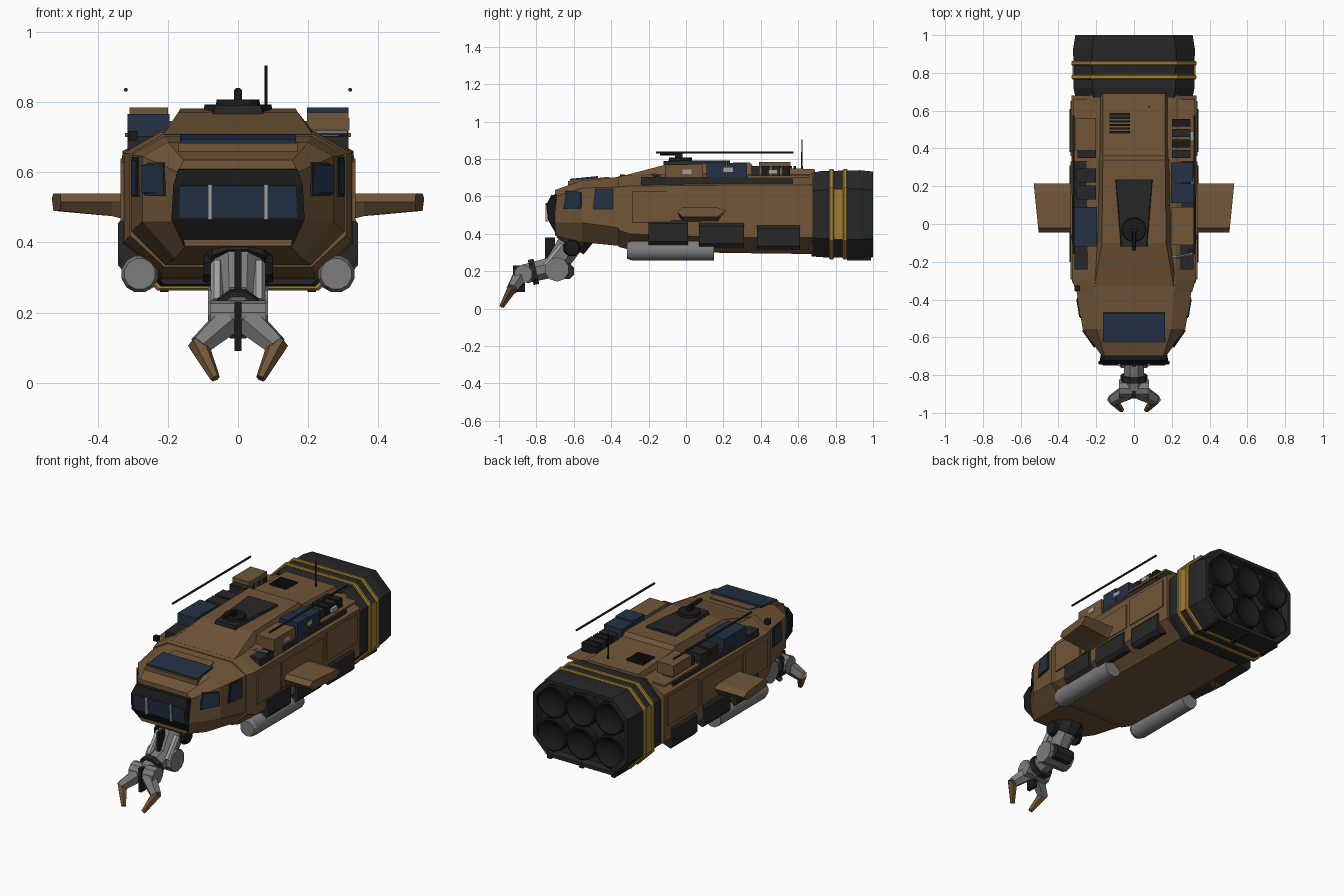
import bpy, bmesh, math
from mathutils import Vector

if "Cube" in bpy.data.objects:
    bpy.data.objects.remove(bpy.data.objects["Cube"], do_unlink=True)


def material(name, *rgb):
    m = bpy.data.materials.new(name)
    m.use_nodes = True
    m.diffuse_color = (*rgb, 1)
    m.node_tree.nodes["Principled BSDF"].inputs["Base Color"].default_value = (*rgb, 1)
    return m


brown = material("brown_paint", .165, .092, .04)
yellow = material("yellow_stripe", .36, .21, .03)
blue = material("navy_blue", .017, .032, .06)
dark = material("charcoal", .02, .02, .02)
black = material("near_black", .01, .01, .011)
grey = material("grey_metal", .2, .2, .2)
light = material("light_grey", .36, .36, .36)


def loft(name, rings, mat, smooth=False):
    """Skin a row of equal rings and cap both ends."""
    bm = bmesh.new()
    rows = [[bm.verts.new(p) for p in ring] for ring in rings]
    n = len(rows[0])
    for a, b in zip(rows, rows[1:]):
        for i in range(n):
            j = (i + 1) % n
            bm.faces.new((a[i], a[j], b[j], b[i]))
    bm.faces.new(rows[0])
    bm.faces.new(rows[-1])
    bmesh.ops.recalc_face_normals(bm, faces=bm.faces)
    mesh = bpy.data.meshes.new(name)
    bm.to_mesh(mesh)
    bm.free()
    mesh.materials.append(mat)
    ob = bpy.data.objects.new(name, mesh)
    bpy.context.collection.objects.link(ob)
    if smooth:
        bpy.ops.object.select_all(action='DESELECT')
        ob.select_set(True)
        bpy.context.view_layer.objects.active = ob
        bpy.ops.object.shade_smooth_by_angle(angle=math.radians(40))
    return ob


def box(name, x, y, z, mat):
    ring = [(x[0], z[0]), (x[1], z[0]), (x[1], z[1]), (x[0], z[1])]
    return loft(name, [[(a, yy, c) for a, c in ring] for yy in y], mat)


def tube(name, p, q, r1, r2, mat, sides=8, smooth=False):
    p, q = Vector(p), Vector(q)
    d = (q - p).normalized()
    u = d.cross(Vector((1, 0, 0)) if abs(d.x) < .9 else Vector((0, 0, 1))).normalized()
    v = d.cross(u)
    turn = [math.tau * (i + .5) / sides for i in range(sides)]
    rings = [[c + (u * math.cos(t) + v * math.sin(t)) * r for t in turn] for c, r in ((p, r1), (q, r2))]
    return loft(name, rings, mat, smooth)


def plate(name, pts, out, mat, t=.008):
    """Thin quad raised from its corner points toward the direction out."""
    pts = [Vector(p) for p in pts]
    n = (pts[1] - pts[0]).cross(pts[3] - pts[0]).normalized()
    if n.dot(Vector(out)) < 0:
        n = -n
    return loft(name, [[p - n * .002 for p in pts], [p + n * t for p in pts]], mat)


def section(y, wt, zt, w, zu, zl, wb, zb):
    half = [(wb, zb), (w, zl), (w, zu), (wt, zt)]
    return [(x, y, z) for x, z in half] + [(-x, y, z) for x, z in reversed(half)]


def octagon(y, w, z0, z1, c=.1):
    return section(y, w - c, z1, w, z1 - c, z0 + c, w - c, z0)


# Hull: tapering cockpit and long cargo body
loft("cockpit", [section(-.70, .155, .635, .17, .60, .46, .15, .39),
                 section(-.555, .20, .685, .272, .645, .46, .18, .355),
                 section(-.35, .21, .705, .305, .65, .43, .21, .335)], brown)
loft("hull", [section(-.36, .215, .708, .308, .652, .42, .21, .33),
              section(-.30, .22, .715, .325, .655, .40, .22, .315),
              section(.2, .22, .72, .33, .66, .38, .22, .298),
              section(.68, .22, .72, .33, .66, .38, .22, .292)], brown)
loft("roof_deck", [[(-a, y, .69), (a, y, .69), (b, y, z), (-b, y, z)] for y, a, b, z in
                   ((-.33, .235, .21, .712), (-.1, .205, .17, .772), (.34, .195, .165, .782),
                    (.36, .19, .165, .76), (.69, .19, .165, .745))], brown)

# Cockpit front frame with three panes
frame = [(.15, -.66, .39), (.155, -.69, .39), (.19, -.733, .465), (.185, -.745, .56),
         (.17, -.72, .608), (.17, -.66, .612)]
loft("front_window_frame", [[(s * x, y, z) for x, y, z in frame] for s in (-1, 1)], black)
plate("front_window", [(-.168, -.734, .472), (.168, -.734, .472), (.165, -.744, .562), (-.165, -.744, .562)],
      (0, -1, 0), blue, .004)
for x in (-.08, .08):
    box("window_bar", (x - .006, x + .006), (-.752, -.735), (.465, .565), light)

# Roof window on a raised surround
loft("roof_window_surround", [[(-a, y, .64), (a, y, .64), (a, y, z), (-a, y, z)] for y, a, z in
                              ((-.63, .17, .683), (-.41, .13, .705))], brown)
plate("roof_window", [(-.165, -.62, .686), (.165, -.62, .686), (.165, -.47, .701), (-.165, -.47, .701)],
      (0, 0, 1), blue)

# Swept wing outline, seen from the side
wing = [(-.045, .515), (-.02, .54), (.17, .54), (.215, .525), (.17, .49), (-.02, .49)]


def side_x(y):
    if y < -.555:
        return .17 + (y + .70) / .145 * .102
    return .272 + (y + .555) / .205 * .033


for s, side in ((1, "left"), (-1, "right")):
    # Cockpit side windows
    for y0, y1, z0, z1 in ((-.645, -.56, .54, .62), (-.49, -.395, .537, .635)):
        a, b = s * side_x(y0), s * side_x(y1)
        for part, mat, g, t in (("frame", dark, .008, .004), ("window", blue, 0, .008)):
            plate(side + "_side_" + part, [(a, y0 - g, z0 - g), (b, y1 + g, z0 - g), (b, y1 + g, z1 + g),
                                           (a, y0 - g + .012, z1 + g)], (s, 0, 0), mat, t)
    # Wing with flared root
    loft(side + "_wing", [[(s * .3, y, z if z > .5 else z - .03) for y, z in wing],
                          [(s * .36, y, z if z > .5 else z - .015) for y, z in wing],
                          [(s * (.505 + .1 * (y + .045)), y, z) for y, z in wing]], brown)
    # Side armour and dark skirt panels
    for y0, y1, z0, z1 in ((-.29, -.08, .46, .63), (-.06, .33, .47, .62), (.36, .65, .47, .64)):
        box(side + "_side_panel", sorted((s * .30, s * .335)), (y0, y1), (z0, z1), brown)
    for y0, y1, z0 in ((-.2, .01, .34), (.07, .31, .328), (.38, .61, .315)):
        x0, x1 = s * .27, s * .342
        loft(side + "_skirt_panel", [[(x0, y, z0 + .02), (s * .325, y, z0), (x1, y, z0 + .02),
                                      (x1, y, z0 + .115), (s * .325, y, z0 + .135), (x0, y, z0 + .135)]
                                     for y in (y0, y1)], dark)
    # Underslung tank
    tube(side + "_tank", (s * .28, -.29, .31), (s * .28, .15, .31), .054, .054, grey, 12, True)
    tube(side + "_tank_nose", (s * .28, -.316, .31), (s * .28, -.289, .31), .045, .054, grey, 12)
    # Shoulder tray and long rail
    box(side + "_roof_tray", sorted((s * .19, s * .315)), (-.24, .57), (.65, .703), dark)
    tube(side + "_rail", (s * .32, -.16, .835), (s * .32, .575, .835), .006, .006, dark, 6)
    for i in range(4):
        y = .35 + .055 * i
        box(side + "_rack_box", sorted((s * .2, s * .3)), (y, y + .042), (.69, .762), black if i % 2 else dark)
    box(side + "_rack_shelf", sorted((s * .2, s * .322)), (.33, .66), (.7, .712), brown)
    # Engine stripe side plate
    box(side + "_stripe_plate", sorted((s * .31, s * .326)), (.77, .86), (.37, .64), yellow)

# Roof cargo
box("blue_case_left", (.197, .315), (.11, .215), (.64, .785), blue)
box("blue_case_left_rear", (.197, .313), (.22, .325), (.64, .778), blue)
box("brown_case_left", (.197, .315), (-.11, .09), (.65, .77), brown)
box("blue_case_right", (-.315, -.195), (-.12, .09), (.65, .766), blue)
for y in (.13, .22):
    box("dark_case_right", (-.305, -.2), (y, y + .075), (.66, .75), dark)
box("brown_case_right", (-.31, -.2), (.39, .56), (.72, .785), brown)
for y, z in ((-.02, .72), (.2, .73), (.44, .72)):
    box("case_label", (.3, .318), (y, y + .05), (z, z + .025), light)
for x, y in ((.3, -.15), (-.3, -.34)):
    box("lamp", (x - .014, x + .014), (y - .014, y + .014), (.69, .718), black)
tube("grab_handle", (.2, -.18, .715), (.31, -.16, .715), .008, .008, grey, 6)

# Roof hatch, turret, grille and antenna
loft("hatch", [[(-a, y, .75), (a, y, .75), (a - .01, y, z), (-a + .01, y, z)] for y, a, z in
               ((-.12, .075, .79), (.235, .105, .793))], dark)
tube("turret", (0, -.03, .78), (0, -.03, .808), .066, .062, black, 16)
box("turret_mount", (-.012, .012), (-.06, -.02), (.8, .835), black)
tube("turret_barrel", (0, -.14, .83), (0, -.04, .83), .012, .012, black)
for i in range(6):
    y = .48 + .019 * i
    box("vent_slat", (-.13, -.02), (y, y + .012), (.74, .762), black)
tube("antenna", (.08, .62, .74), (.08, .62, .905), .005, .004, black, 6)

# Engine block with recessed rear and raised yellow hoops
loft("engine_block", [octagon(.67, .31, .28, .725), octagon(.72, .32, .275, .735),
                      octagon(.93, .322, .27, .74), octagon(1.0, .31, .275, .733),
                      octagon(1.0, .29, .295, .713), octagon(.95, .285, .3, .708)], dark)
for y in (.765, .838):
    loft("engine_hoop", [octagon(y, .325, .268, .742), octagon(y + .006, .331, .263, .747),
                         octagon(y + .02, .331, .263, .747), octagon(y + .026, .325, .268, .742)], yellow)
for x in (-.19, 0, .19):
    for z in (.405, .603):
        turn = [math.tau * i / 20 for i in range(20)]
        loft("nozzle", [[(x + r * math.cos(t), y, z + r * math.sin(t)) for t in turn] for r, y in
                        ((.097, .94), (.097, .992), (.088, .995), (.065, .975), (.03, .962))], black, True)
for x in (-.21, 0, .21):
    box("engine_skid", (x - .012, x + .012), (.86, .99), (.258, .285), black)

# Manipulator arm
shoulder, elbow, wrist = (0, -.61, .36), (0, -.70, .225), (0, -.865, .185)
tube("arm_mount", (0, -.58, .4), (0, -.62, .335), .1, .09, dark, 10)
tube("upper_arm", shoulder, elbow, .075, .065, grey)
for s in (-1, 1):
    tube("shoulder_bracket", (s * .075, -.61, .325), (s * .1, -.61, .325), .048, .04, black)
    tube("arm_piston", (s * .06, -.66, .34), (s * .06, -.75, .23), .018, .018, light, 6)
tube("elbow_joint", (-.085, -.69, .21), (.085, -.69, .21), .065, .065, grey, 10)
tube("elbow_pad", (-.06, -.64, .2), (.06, -.64, .2), .045, .045, dark)
tube("forearm", elbow, wrist, .06, .055, grey)
tube("wrist_collar", (0, -.80, .2), (0, -.83, .193), .072, .072, dark, 10)
tube("wrist_joint", (-.08, -.87, .185), (.08, -.87, .185), .05, .05, grey, 10)
box("arm_cable", (-.01, .01), (-.925, -.86), (.09, .23), black)
box("arm_cable_upper", (-.01, .01), (-.755, -.70), (.24, .38), black)
for s, side in ((1, "left"), (-1, "right")):
    tube(side + "_claw_base", (s * .03, -.885, .175), (s * .11, -.93, .105), .045, .032, grey, 6)
    tube(side + "_claw_tip", (s * .115, -.925, .115), (s * .065, -.985, .012), .03, .014, brown, 6)
